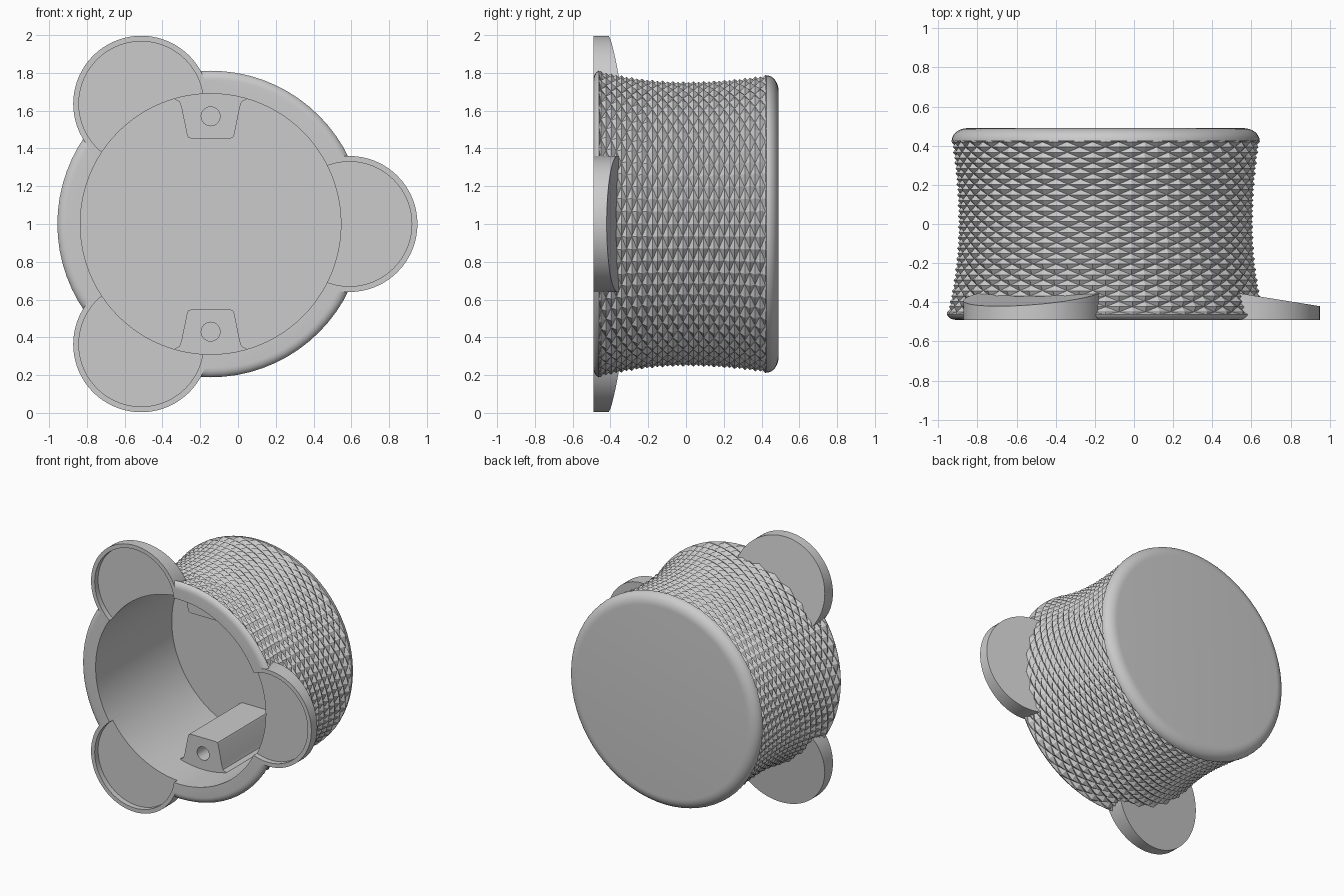
import bpy, bmesh, math

if "Cube" in bpy.data.objects:
    bpy.data.objects.remove(bpy.data.objects["Cube"])

CX, CZ = -0.145, 1.0          # axis of the cup (runs along y)
FRONT, BACK = -0.49, 0.49

grey = bpy.data.materials.new("plain_grey")
grey.diffuse_color = (0.6, 0.6, 0.6, 1)
grey.use_nodes = True
grey.node_tree.nodes["Principled BSDF"].inputs["Base Color"].default_value = grey.diffuse_color


def make_object(name, bm):
    bmesh.ops.recalc_face_normals(bm, faces=bm.faces)
    me = bpy.data.meshes.new(name)
    bm.to_mesh(me)
    bm.free()
    me.materials.append(grey)
    ob = bpy.data.objects.new(name, me)
    bpy.context.collection.objects.link(ob)
    return ob


def prism(name, pts, y0, y1):
    """Extrude an (x, z) outline along y; y1 may be a function of x and z."""
    bm = bmesh.new()
    end = y1 if callable(y1) else (lambda x, z: y1)
    a = [bm.verts.new((x, y0, z)) for x, z in pts]
    b = [bm.verts.new((x, end(x, z), z)) for x, z in pts]
    n = len(pts)
    bm.faces.new(a)
    bm.faces.new(b[::-1])
    for i in range(n):
        bm.faces.new((a[i], b[i], b[(i + 1) % n], a[(i + 1) % n]))
    return make_object(name, bm)


def circle(x, z, r, n):
    return [(x + r * math.cos(2 * math.pi * i / n),
             z + r * math.sin(2 * math.pi * i / n)) for i in range(n)]


def combine(ob, other, operation):
    m = ob.modifiers.new("combine", 'BOOLEAN')
    m.operation, m.object, m.solver = operation, other, 'EXACT'
    bpy.context.view_layer.objects.active = ob
    bpy.ops.object.modifier_apply(modifier=m.name)
    bpy.data.objects.remove(other)


def shade(ob):
    bpy.ops.object.select_all(action='DESELECT')
    ob.select_set(True)
    bpy.context.view_layer.objects.active = ob
    bpy.ops.object.shade_smooth_by_angle(angle=math.radians(19))


# Knurled cup: waisted side with alternating peaks and valleys, rounded rims
COLS, ROWS = 72, 32
K0, K1 = -0.45, 0.42


def waist(y):
    return 0.755 + (0.27 if y < 0 else 0.19) * y * y


rings = []                                    # (y, radius, is_knurl)
for k in range(6):                            # front rim
    t = math.pi / 2 * k / 6
    rings.append((-0.452 - 0.038 * math.cos(t), 0.765 + 0.048 * math.sin(t), False))
for j in range(ROWS + 1):                     # knurled side
    y = K0 + (K1 - K0) * j / ROWS
    rings.append((y, waist(y), True))
for k in range(9):                            # back rim
    t = math.pi / 2 * k / 8
    rings.append((0.425 + 0.065 * math.sin(t), 0.705 + 0.082 * math.cos(t), False))

bm = bmesh.new()
grid = []
for j, (y, r, knurl) in enumerate(rings):
    row = []
    for i in range(COLS):
        a = 2 * math.pi * i / COLS
        rr = r - 0.022 if knurl and (i + j) % 2 else r
        row.append(bm.verts.new((CX + rr * math.cos(a), y, CZ + rr * math.sin(a))))
    grid.append(row)
for j in range(len(rings) - 1):
    for i in range(COLS):
        n = (i + 1) % COLS
        a, b, c, d = grid[j][i], grid[j][n], grid[j + 1][n], grid[j + 1][i]
        if not (rings[j][2] or rings[j + 1][2]):
            bm.faces.new((a, b, c, d))
        elif (i + j) % 2:                     # split along the valley
            bm.faces.new((a, b, c))
            bm.faces.new((a, c, d))
        else:
            bm.faces.new((a, b, d))
            bm.faces.new((b, c, d))
bm.faces.new(grid[0])
bm.faces.new(grid[-1])
cup = make_object("knurled_cup", bm)

# Three round lobes with a sloped back
angles = [0, 2 * math.pi / 3, -2 * math.pi / 3]
for a in angles:
    ca, sa = math.cos(a), math.sin(a)

    def slope(x, z):
        along = (x - CX) * ca + (z - CZ) * sa
        return -0.42 + 0.16 * (1.095 - along)

    lobe = prism("lobe", circle(CX + 0.735 * ca, CZ + 0.735 * sa, 0.36, 72), FRONT, slope)
    combine(cup, lobe, 'UNION')

# Hollow inside and shallow lobe recesses
combine(cup, prism("cavity", circle(CX, CZ, 0.69, 96), -0.7, 0.41), 'DIFFERENCE')
for a in angles:
    pts = circle(CX + 0.735 * math.cos(a), CZ + 0.735 * math.sin(a), 0.33, 72)
    combine(cup, prism("recess", pts, -0.7, FRONT + 0.04), 'DIFFERENCE')
shade(cup)

# Screw posts on the inner wall, top and bottom
half = [(0.105, 0.453), (0.118, 0.458), (0.125, 0.472), (0.155, 0.62),
        (0.165, 0.647), (0.195, 0.664), (0.195, 0.70)]
for name, s in (("upper_screw_post", 1), ("lower_screw_post", -1)):
    outline = half + [(-x, d) for x, d in reversed(half)]
    post = prism(name, [(CX + x, CZ + s * d) for x, d in outline], -0.205, 0.43)
    hole = prism("screw_hole", circle(CX, CZ + s * 0.57, 0.05, 32), -0.4, 0.15)
    combine(post, hole, 'DIFFERENCE')
    shade(post)
